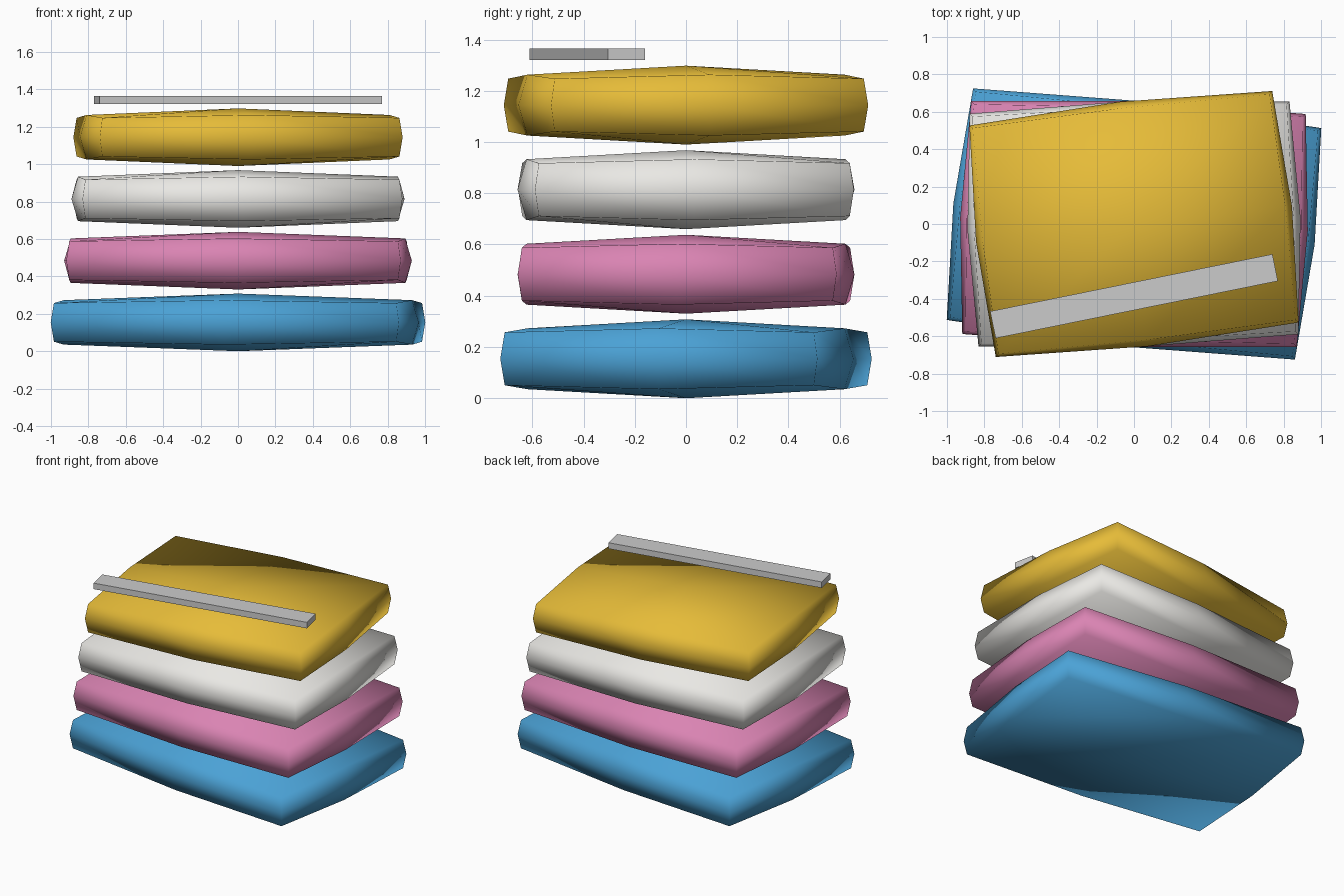
import bpy, bmesh, math
from mathutils import Matrix, Vector

if "Cube" in bpy.data.objects:
    bpy.data.objects.remove(bpy.data.objects["Cube"])

PUFF = 0.12            # how far each cushion is inflated along its normals
HALF_Z = 0.154         # half height of a cushion at its crown


def material(name, rgb):
    m = bpy.data.materials.new(name)
    m.diffuse_color = (*rgb, 1)
    m.use_nodes = True
    m.node_tree.nodes["Principled BSDF"].inputs["Base Color"].default_value = m.diffuse_color
    return m


def box(name, half, loc, angle, mat, puff=0.0):
    """Box with given half sizes; puff subdivides it once and inflates it."""
    bm = bmesh.new()
    bmesh.ops.create_cube(bm, size=2)
    if puff:
        bmesh.ops.subdivide_edges(bm, edges=bm.edges[:], cuts=1, use_grid_fill=True)
    for v in bm.verts:
        n = Vector([round(c) for c in v.co]).normalized()
        v.co = Vector([c * h for c, h in zip(v.co, half)]) + n * puff
    bmesh.ops.recalc_face_normals(bm, faces=bm.faces[:])
    for f in bm.faces:
        f.smooth = puff > 0
    me = bpy.data.meshes.new(name)
    bm.to_mesh(me)
    bm.free()
    ob = bpy.data.objects.new(name, me)
    ob.matrix_world = Matrix.Translation(loc) @ Matrix.Rotation(math.radians(angle), 4, 'Z')
    bpy.context.collection.objects.link(ob)
    if mat:
        me.materials.append(mat)
    return ob


# Four stacked cushions, each narrower and twisted further than the one below
cushions = [
    ("blue", (0.07, 0.36, 0.67), 0.852, -6.5),
    ("pink", (0.70, 0.23, 0.45), 0.810, -2.2),
    ("white", (0.82, 0.81, 0.78), 0.771, 2.2),
    ("yellow", (0.79, 0.50, 0.04), 0.730, 6.5),
]
for i, (colour, rgb, hx, angle) in enumerate(cushions):
    box(colour + "_cushion", (hx, 0.538, HALF_Z - PUFF),
        (0, 0, HALF_Z + 0.33 * i), angle, material(colour + "_fabric", rgb), PUFF)

# Flat strip lying above the stack
box("top_strip", (0.77, 0.0735, 0.022), (0, -0.386, 1.343), 11.46, None)
